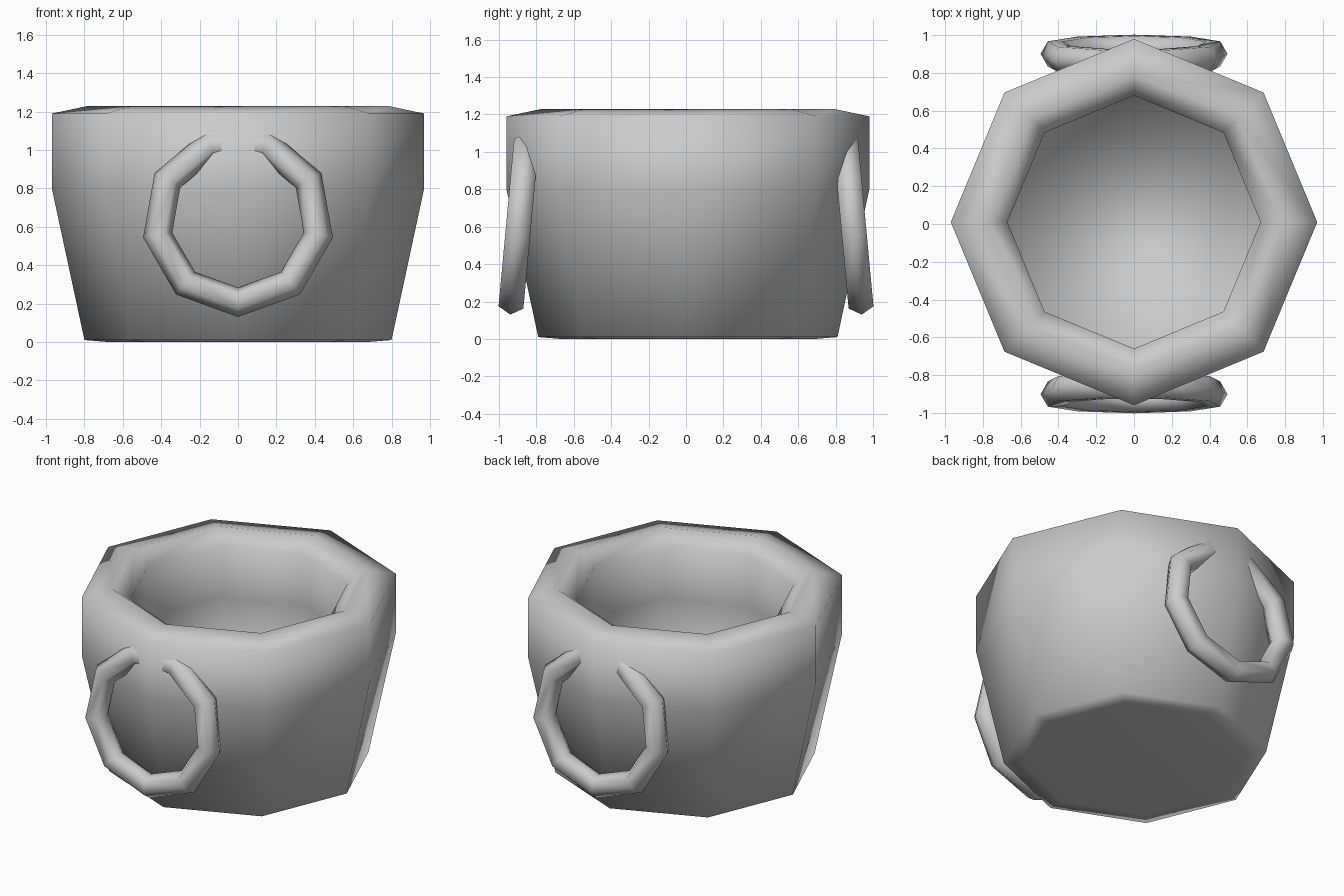
import bpy, bmesh
from math import cos, sin, pi, radians
from mathutils import Matrix

cube = bpy.data.objects.get("Cube")
if cube:
    bpy.data.objects.remove(cube, do_unlink=True)

# Single clay-grey material
clay = bpy.data.materials.new("clay_grey")
clay.use_nodes = True
grey = (0.6, 0.6, 0.6, 1)
clay.diffuse_color = grey
clay.node_tree.nodes["Principled BSDF"].inputs["Base Color"].default_value = grey


def finish(name, bm):
    """Turn a bmesh into a smooth-shaded object."""
    bmesh.ops.recalc_face_normals(bm, faces=bm.faces)
    for face in bm.faces:
        face.smooth = True
    mesh = bpy.data.meshes.new(name)
    bm.to_mesh(mesh)
    bm.free()
    mesh.materials.append(clay)
    obj = bpy.data.objects.new(name, mesh)
    bpy.context.collection.objects.link(obj)
    return obj


def skin(bm, rings, closed):
    """Bridge equal rings of vertices with quads."""
    count = len(rings[0])
    for k in range(len(rings) if closed else len(rings) - 1):
        a, b = rings[k], rings[(k + 1) % len(rings)]
        for i in range(count):
            j = (i + 1) % count
            bm.faces.new((a[i], a[j], b[j], b[i]))


# Pot body: eight-sided profile from underside, over the rim, to the inner floor
profile = [(0.68, 0), (0.80, 0.01), (0.97, 0.80), (0.97, 1.19),
           (0.78, 1.23), (0.67, 1.15), (0.68, 0.80), (0.68, 0.14)]
SIDES = 8
bm = bmesh.new()
rings = [[bm.verts.new((r * cos(2 * pi * i / SIDES), r * sin(2 * pi * i / SIDES) + 0.01, z))
          for i in range(SIDES)] for r, z in profile]
skin(bm, rings, closed=False)
bm.faces.new(rings[0])
bm.faces.new(rings[-1])
finish("pot_body", bm)

# Ring handles: low-poly rings leaning into the front and back walls
MAJOR, MINOR = 9, 6
RING_R, TUBE_R = 0.425, 0.077
for name, turn in (("front_handle", 0), ("back_handle", pi)):
    bm = bmesh.new()
    rings = []
    for k in range(MAJOR):
        a = 2 * pi * k / MAJOR - pi / 2
        ring = []
        for m in range(MINOR):
            b = 2 * pi * m / MINOR
            r = RING_R + TUBE_R * cos(b)
            ring.append(bm.verts.new((r * cos(a), TUBE_R * sin(b), r * sin(a))))
        rings.append(ring)
    skin(bm, rings, closed=True)
    place = (Matrix.Rotation(turn, 4, 'Z') @ Matrix.Translation((0, -0.893, 0.63))
             @ Matrix.Rotation(radians(-5.3), 4, 'X'))
    bm.transform(place)
    finish(name, bm)
